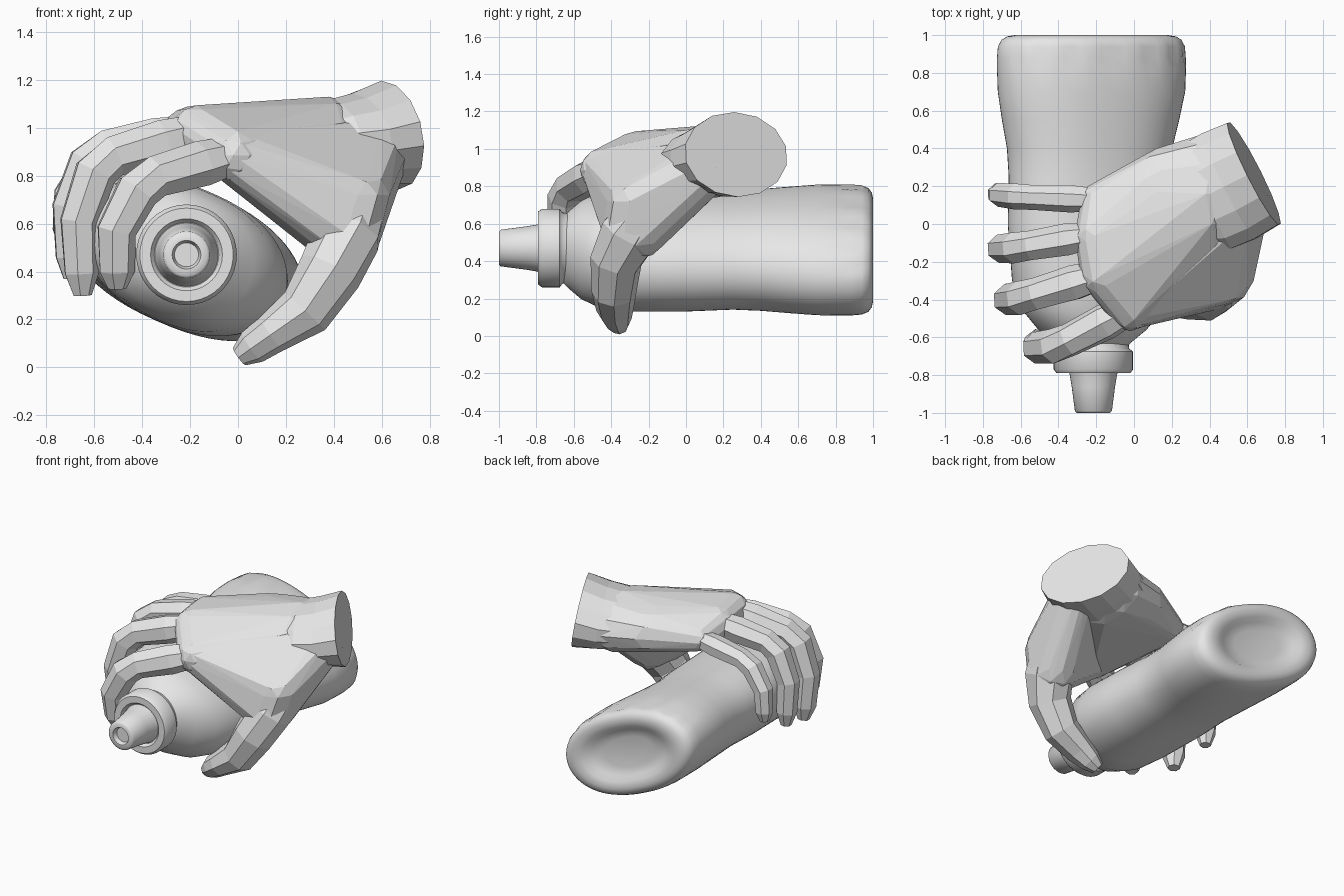
import bpy, bmesh, math
from mathutils import Vector, Matrix

old = bpy.data.objects.get("Cube")
if old:
    bpy.data.objects.remove(old, do_unlink=True)

grey = bpy.data.materials.new("light_grey")
grey.use_nodes = True
grey.diffuse_color = (0.8, 0.8, 0.8, 1)
grey.node_tree.nodes["Principled BSDF"].inputs["Base Color"].default_value = (0.8, 0.8, 0.8, 1)


def select(obj):
    bpy.ops.object.select_all(action='DESELECT')
    obj.select_set(True)
    bpy.context.view_layer.objects.active = obj


def finish(name, bm, smooth=False):
    bmesh.ops.recalc_face_normals(bm, faces=bm.faces)
    mesh = bpy.data.meshes.new(name)
    bm.to_mesh(mesh)
    bm.free()
    mesh.materials.append(grey)
    obj = bpy.data.objects.new(name, mesh)
    bpy.context.collection.objects.link(obj)
    if smooth:
        select(obj)
        bpy.ops.object.shade_smooth_by_angle(angle=math.radians(50))
    return obj


def loft(name, rings, smooth=False):
    """Skin a list of equal-length point rings and cap both ends."""
    bm = bmesh.new()
    loops = [[bm.verts.new(p) for p in ring] for ring in rings]
    n = len(loops[0])
    for a, b in zip(loops, loops[1:]):
        for i in range(n):
            j = (i + 1) % n
            bm.faces.new((a[i], a[j], b[j], b[i]))
    bm.faces.new(loops[0])
    bm.faces.new(loops[-1])
    return finish(name, bm, smooth)


def limb(name, stations, sides=7, ref=(0, 0, 1), turn=0.0):
    """Faceted tube through stations of (x, y, z, half width, half thickness)."""
    pts = [Vector(s[:3]) for s in stations]
    rings = []
    for i, s in enumerate(stations):
        t = (pts[min(i + 1, len(pts) - 1)] - pts[max(i - 1, 0)]).normalized()
        u = t.cross(Vector(ref)).normalized()
        v = u.cross(t)
        angles = [turn + math.tau * k / sides for k in range(sides)]
        rings.append([pts[i] + u * s[3] * math.cos(a) + v * s[4] * math.sin(a) for a in angles])
    return loft(name, rings)


def hull(name, blobs):
    """Faceted skin stretched over ellipsoids of (centre, radii)."""
    bm = bmesh.new()
    for centre, radii in blobs:
        m = Matrix.Translation(centre) @ Matrix.Diagonal((*radii, 1))
        bmesh.ops.create_icosphere(bm, subdivisions=2, radius=1, matrix=m)
    points = [v.co.copy() for v in bm.verts]
    bm.clear()
    verts = [bm.verts.new(p) for p in points]
    bmesh.ops.convex_hull(bm, input=verts)
    bmesh.ops.delete(bm, geom=[v for v in bm.verts if not v.link_faces], context='VERTS')
    return finish(name, bm)


# Bottle body: tilted oval sections along y, ending in a recessed base
def oval(y, cx, a, b, ripple=0.0, n=64, tilt=math.radians(-24)):
    ring = []
    for k in range(n):
        t = math.tau * k / n
        c, s = math.cos(t), math.sin(t)
        r = 1 - ripple * max(0, s) * (0.5 + 0.5 * math.cos(16 * t))
        px = a * r * math.copysign(abs(c) ** 0.86, c)
        pz = b * r * s
        ring.append((cx + px * math.cos(tilt) - pz * math.sin(tilt), y,
                     0.46 + px * math.sin(tilt) + pz * math.cos(tilt)))
    return ring


body = [(-0.66, -.22, .17, .17), (-0.63, -.22, .20, .20), (-0.56, -.22, .29, .25),
        (-0.46, -.22, .38, .285), (-0.3, -.22, .445, .29), (0, -.23, .46, .285),
        (0.25, -.235, .45, .275), (0.4, -.235, .46, .28), (0.55, -.23, .495, .285),
        (0.7, -.225, .525, .29), (0.82, -.225, .53, .29), (0.88, -.225, .53, .29, .05),
        (0.94, -.225, .525, .285, .03), (0.975, -.225, .505, .272), (0.993, -.225, .475, .25),
        (1.0, -.225, .43, .225), (0.993, -.225, .36, .18), (0.965, -.225, .31, .15),
        (0.95, -.225, .2, .10)]
loft("bottle_body", [oval(*s) for s in body], True)


# Cap collar and hollow-tipped nozzle
def turned(name, profile, n=40):
    return loft(name, [[(-.215 + r * math.cos(math.tau * k / n), y,
                         0.47 + r * math.sin(math.tau * k / n)) for k in range(n)]
                       for y, r in profile], True)


turned("cap_collar", [(-.62, .185), (-.66, .19), (-.675, .21), (-.77, .21), (-.79, .195),
                      (-.79, .15), (-.77, .135)])
turned("nozzle", [(-.74, .14), (-.80, .125), (-.86, .115), (-.99, .098), (-1.0, .088),
                  (-1.0, .06), (-.97, .05)])

# Each finger: knuckle, middle joint, end joint, tip and thickness
fingers = {
    "index": ((-.02, -.45, .885), (-.40, -.645, .78), (-.51, -.655, .57), (-.505, -.62, .33), .09),
    "middle": ((-.17, -.27, .98), (-.58, -.39, .865), (-.665, -.40, .61), (-.65, -.38, .30), .088),
    "ring": ((-.21, -.06, .985), (-.61, -.125, .905), (-.705, -.13, .67), (-.695, -.12, .37), .08),
    "pinky": ((-.19, .13, .94), (-.60, .145, .88), (-.71, .155, .72), (-.725, .16, .51), .068),
}

# Wrist, back of the hand spanning the knuckles, thumb pad and thumb
hand = limb("hand", [(.635, .268, .97, .308, .23), (.50, .20, .945, .32, .20),
                     (.38, .14, .935, .31, .18), (.2, .05, .93, .2, .1)], 14, turn=0.2)
knuckles = [(f[0], (f[4] * 1.3,) * 3) for f in fingers.values()]
parts = [
    hull("back_of_hand", knuckles + [((.38, .16, .935), (.19, .32, .195)),
                                     ((.12, .17, .95), (.14, .23, .15))]),
    hull("thumb_pad", [(fingers["index"][0], (.11, .11, .115)), ((.25, -.35, .70), (.10, .12, .11)),
                       ((.45, -.27, .56), (.15, .18, .15)), ((.585, .10, .90), (.13, .16, .15)),
                       ((.50, -.25, .72), (.14, .17, .12))]),
    limb("thumb", [(.50, -.22, .68, .13, .13), (.455, -.30, .55, .165, .145),
                   (.385, -.375, .4, .14, .135), (.28, -.385, .235, .12, .115),
                   (.14, -.38, .14, .10, .085), (.06, -.365, .085, .075, .075),
                   (.005, -.355, .045, .045, .045)], 8, ref=(-1, 0, 1)),
]
for name, (*joints, r) in fingers.items():
    a, b, c, d = (Vector(p) for p in joints)
    path = [(a, .9), (a.lerp(b, .35), 1.1), (a.lerp(b, .85), 1.0), (b.lerp(c, .2), 1.05),
            (c, .95), (c.lerp(d, .7), .85), (d, .45)]
    parts.append(limb(name + "_finger", [(*p, r * k, r * k) for p, k in path],
                      7, ref=(-1, 0, .6), turn=.3))

# Merge the hand parts into one faceted skin
for part in parts:
    mod = hand.modifiers.new("join", 'BOOLEAN')
    mod.operation = 'UNION'
    mod.solver = 'EXACT'
    mod.object = part
    select(hand)
    bpy.ops.object.modifier_apply(modifier=mod.name)
    bpy.data.objects.remove(part, do_unlink=True)
